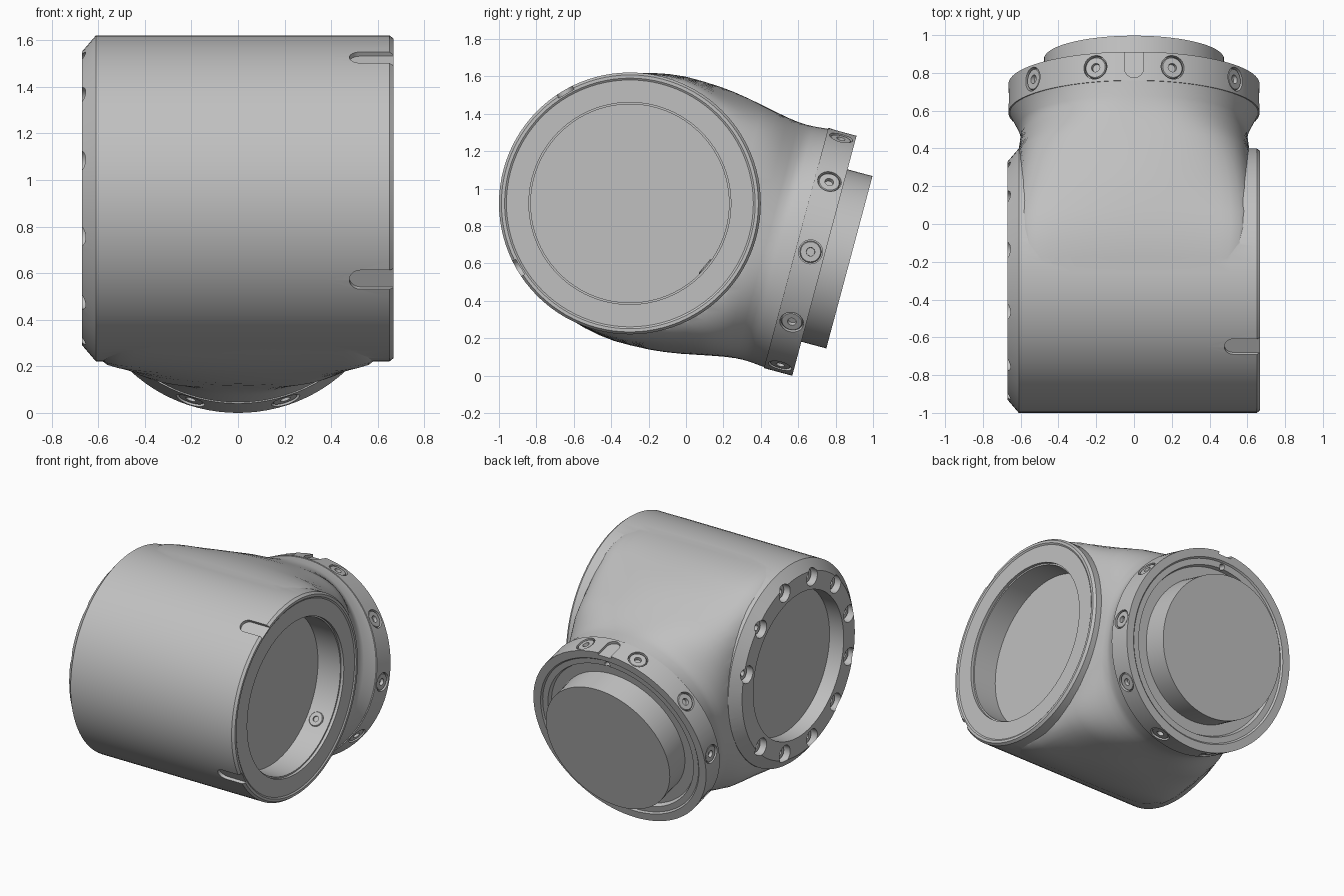
import bpy, bmesh, math
from math import cos, sin, pi, radians
from mathutils import Matrix, Vector

cube = bpy.data.objects.get("Cube")
if cube:
    bpy.data.objects.remove(cube)

grey = bpy.data.materials.new("cast grey")
grey.use_nodes = True
GREY = (0.53, 0.53, 0.53, 1)
grey.diffuse_color = GREY
grey.node_tree.nodes["Principled BSDF"].inputs["Base Color"].default_value = GREY


def frame(x, y, z, origin):
    m = Matrix((x, y, z)).transposed().to_4x4()
    m.translation = origin
    return m


# Barrel axis runs along x; the outlet axis tilts down toward the back
CENTRE = Vector((0, -0.3, 0.921))
TILT = radians(15)
BARREL = frame((0, 1, 0), (0, 0, 1), (1, 0, 0), CENTRE)
OUTLET = frame((1, 0, 0), (0, -sin(TILT), -cos(TILT)),
               (0, cos(TILT), -sin(TILT)), CENTRE)


def radial(base, angle, r, t):
    """Frame whose z points outward from the axis of base."""
    return (base @ Matrix.Rotation(angle, 4, 'Z')
            @ Matrix.Translation((r, 0, t)) @ Matrix.Rotation(pi / 2, 4, 'Y'))


def skin(bm, rings):
    """Join rings of points into one closed solid."""
    loops = [[bm.verts.new(p) for p in ring] for ring in rings]
    n = len(loops[0])
    for a, b in zip(loops, loops[1:]):
        for i in range(n):
            j = (i + 1) % n
            bm.faces.new((a[i], a[j], b[j], b[i]))
    bm.faces.new(loops[0][::-1])
    bm.faces.new(loops[-1])


def lathe(bm, profile, m, segs=96):
    """Turn (position along axis, radius) pairs; flat caps close the ends."""
    skin(bm, [[m @ Vector((r * cos(2 * pi * i / segs), r * sin(2 * pi * i / segs), t))
               for i in range(segs)] for t, r in profile])


def rod(bm, m, r, low, high, segs=32):
    lathe(bm, [(low, r), (high, r)], m, segs)


def slot(bm, m, half, length, depth):
    """Round-ended slot; local -x runs toward the open end."""
    outline = [(half * cos(a), half * sin(a))
               for a in (radians(-90 + 15 * i) for i in range(13))]
    outline += [(-length, half), (-length, -half)]
    skin(bm, [[m @ Vector((x, y, z)) for x, y in outline] for z in (-depth, 0.1)])


def screw(bm, m, r):
    """Cap screw with its top at local z = 0."""
    lathe(bm, [(-0.04, r), (-0.005, r), (0, r * 0.92), (0, r * 0.4),
               (-0.025, r * 0.38)], m, 24)


def make(name, bm):
    bmesh.ops.recalc_face_normals(bm, faces=bm.faces)
    mesh = bpy.data.meshes.new(name)
    bm.to_mesh(mesh)
    bm.free()
    mesh.materials.append(grey)
    obj = bpy.data.objects.new(name, mesh)
    bpy.context.collection.objects.link(obj)
    return obj


def select(obj):
    bpy.ops.object.select_all(action='DESELECT')
    obj.select_set(True)
    bpy.context.view_layer.objects.active = obj


def combine(obj, tool, operation):
    mod = obj.modifiers.new(operation.lower(), 'BOOLEAN')
    mod.operation, mod.solver, mod.object = operation, 'EXACT', tool
    select(obj)
    bpy.ops.object.modifier_apply(modifier=mod.name)
    bpy.data.objects.remove(tool)


# Barrel: chamfered on one end, fine stepped rim on the other
bm = bmesh.new()
sides = [(-0.61 + 0.14 * i, 0.70) for i in range(10)]
lathe(bm, [(-0.67, 0.63)] + sides + [(0.667, 0.687), (0.667, 0.67), (0.66, 0.66)], BARREL)
body = make("housing", bm)

# Neck: wide and gently crowned at the barrel, round at the flange
# (position, half width, half height, squareness, crown)
sections = [(-0.15, 0.62, 0.68, 14, 0), (-0.06, 0.625, 0.706, 14, 0.03),
            (0.02, 0.628, 0.722, 14, 0.05), (0.11, 0.63, 0.732, 14, 0.08),
            (0.2, 0.63, 0.732, 13, 0.14), (0.3, 0.627, 0.728, 11, 0.25),
            (0.38, 0.624, 0.72, 9.5, 0.32), (0.47, 0.62, 0.706, 7.5, 0.36),
            (0.55, 0.617, 0.69, 5.6, 0.3), (0.63, 0.614, 0.674, 4.1, 0.17),
            (0.7, 0.61, 0.661, 3, 0.06), (0.76, 0.603, 0.653, 2.5, 0),
            (0.8, 0.6, 0.651, 2.25, 0), (0.84, 0.613, 0.652, 2.1, 0),
            (0.925, 0.66, 0.66, 2, 0)]


def oval(w, h, p, crown, a):
    """Point at angle a on a rounded rectangle, lower toward its sides."""
    r = (abs(cos(a) / w) ** p + abs(sin(a) / h) ** p) ** (-1 / p)
    x = r * cos(a)
    return x, r * sin(a) * (1 - crown * x * x)


bm = bmesh.new()
angles = [2 * pi * (i + 0.5) / 128 for i in range(128)]
skin(bm, [[OUTLET @ Vector((*oval(*shape, a), t)) for a in angles]
          for t, *shape in sections])
combine(body, make("neck", bm), 'UNION')

# End recesses, screw bores and rim slots of the barrel
bm = bmesh.new()
rod(bm, BARREL, 0.505, -0.8, -0.56, 96)
lathe(bm, [(0.8, 0.54), (0.64, 0.54), (0.64, 0.53), (0.465, 0.53)], BARREL)
BOLT_R = 0.588
bolts = [radians(15 + 30 * k) for k in range(11)]
for a in bolts:
    place = Matrix.Translation((BOLT_R * cos(a), BOLT_R * sin(a), 0))
    rod(bm, BARREL @ place, 0.06, -0.8, -0.6)
for a in (120, 210):
    slot(bm, radial(BARREL, radians(a), 0.70, 0.525), 0.047, 0.3, 0.022)
combine(body, make("barrel_cutter", bm), 'DIFFERENCE')

# Flange ring with stepped face and round spigot
bm = bmesh.new()
lathe(bm, [(0.92, 0.665), (1.077, 0.665), (1.077, 0.61), (1.067, 0.60), (1.067, 0.56),
           (1.04, 0.55), (1.04, 0.477), (1.215, 0.477)], OUTLET)
flange = make("flange", bm)

bm = bmesh.new()
ring = [radians(36 * k) for k in range(10)]
for a in ring:
    rod(bm, radial(OUTLET, a, 0.665, 1.0), 0.064, -0.03, 0.1)
slot(bm, radial(OUTLET, -pi / 2, 0.665, 0.985), 0.05, 0.3, 0.02)
rod(bm, OUTLET @ Matrix.Translation((0, -0.575, 0)), 0.02, 1.02, 1.2, 16)
combine(flange, make("flange_cutter", bm), 'DIFFERENCE')

# Cap screws
bm = bmesh.new()
for a in ring:
    screw(bm, radial(OUTLET, a, 0.658, 1.0), 0.058)
flange_screws = make("flange_screws", bm)

bm = bmesh.new()
for a in bolts:
    place = Matrix.Translation((BOLT_R * cos(a), BOLT_R * sin(a), -0.63))
    screw(bm, BARREL @ place @ Matrix.Rotation(pi, 4, 'Y'), 0.05)
end_screws = make("end_screws", bm)

bm = bmesh.new()
inward = radial(BARREL, radians(-40), 0.52, 0.54) @ Matrix.Rotation(pi, 4, 'X')
screw(bm, inward, 0.05)
inner_screw = make("inner_screw", bm)

for obj in (body, flange, flange_screws, end_screws, inner_screw):
    select(obj)
    bpy.ops.object.shade_smooth_by_angle(angle=radians(30))
